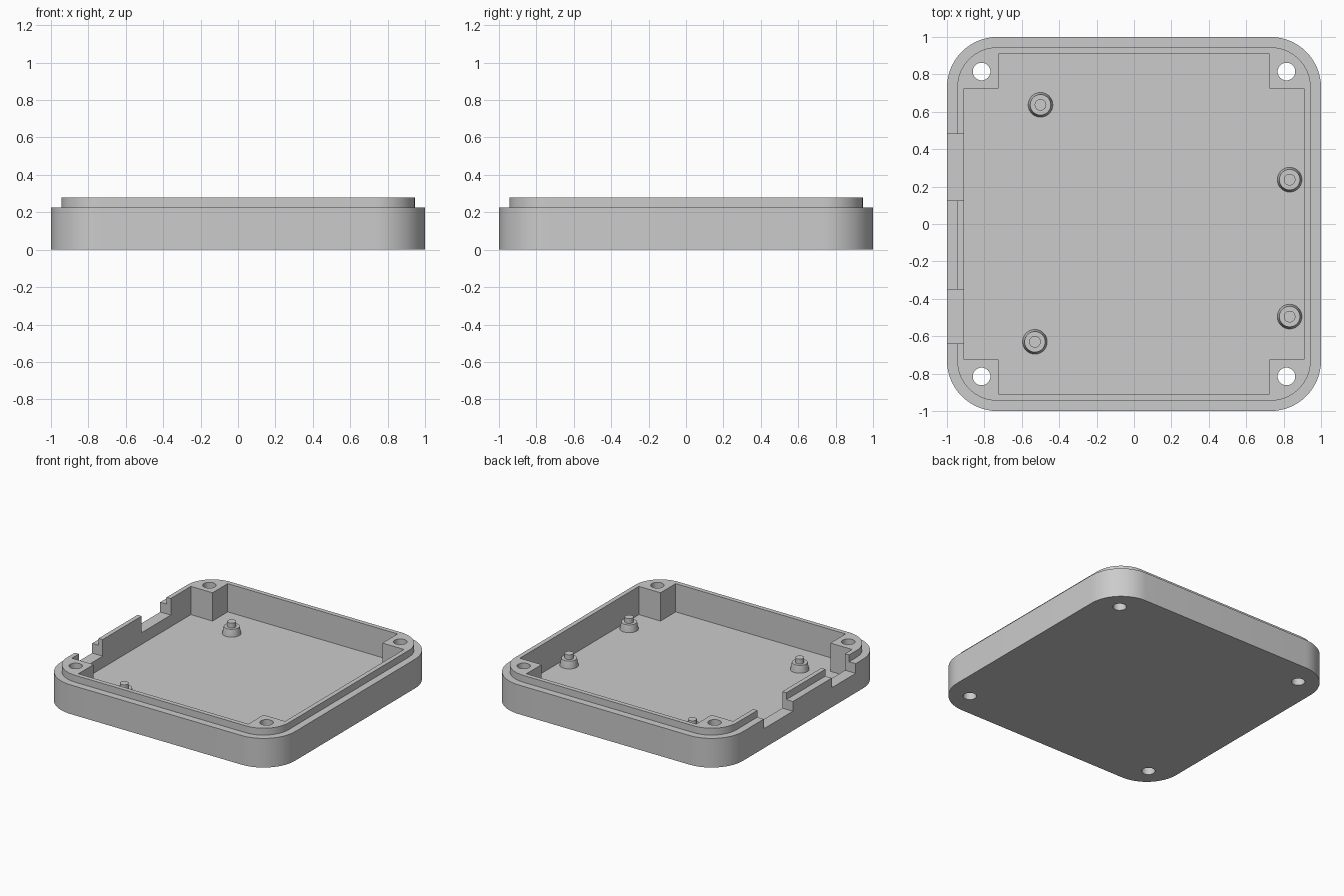
import bpy, bmesh, math

cube = bpy.data.objects.get("Cube")
if cube:
    bpy.data.objects.remove(cube, do_unlink=True)

FLOOR, RIM, TOP = 0.06, 0.225, 0.278

grey = bpy.data.materials.new("plain grey")
grey.use_nodes = True
colour = (0.6, 0.6, 0.6, 1)
grey.diffuse_color = colour
grey.node_tree.nodes["Principled BSDF"].inputs["Base Color"].default_value = colour


def rounded_square(half, radius, steps=16):
    pts = []
    for k, (sx, sy) in enumerate([(1, 1), (-1, 1), (-1, -1), (1, -1)]):
        for i in range(steps + 1):
            a = (k + i / steps) * math.pi / 2
            pts.append((sx * (half - radius) + radius * math.cos(a),
                        sy * (half - radius) + radius * math.sin(a)))
    return pts


def circle(x, y, r, n=40):
    return [(x + r * math.cos(2 * math.pi * i / n),
             y + r * math.sin(2 * math.pi * i / n)) for i in range(n)]


def loft(name, layers):
    """Closed solid through a stack of (outline, height) layers."""
    bm = bmesh.new()
    rings = [[bm.verts.new((x, y, z)) for x, y in pts] for pts, z in layers]
    n = len(rings[0])
    bm.faces.new(rings[0][::-1])
    bm.faces.new(rings[-1])
    for lo, hi in zip(rings, rings[1:]):
        for i in range(n):
            j = (i + 1) % n
            bm.faces.new((lo[i], lo[j], hi[j], hi[i]))
    bmesh.ops.recalc_face_normals(bm, faces=bm.faces)
    mesh = bpy.data.meshes.new(name)
    bm.to_mesh(mesh)
    bm.free()
    mesh.materials.append(grey)
    ob = bpy.data.objects.new(name, mesh)
    bpy.context.collection.objects.link(ob)
    return ob


def activate(ob):
    bpy.ops.object.select_all(action='DESELECT')
    ob.select_set(True)
    bpy.context.view_layer.objects.active = ob


def cut(ob, cutter):
    cutter.hide_render = True
    activate(ob)
    mod = ob.modifiers.new("cut", 'BOOLEAN')
    mod.operation = 'DIFFERENCE'
    mod.solver = 'EXACT'
    mod.object = cutter
    bpy.ops.object.modifier_apply(modifier=mod.name)
    bpy.data.objects.remove(cutter, do_unlink=True)


# Tray body with the stepped lip
outer = rounded_square(1.0, 0.27)
lip = rounded_square(0.945, 0.215)
tray = loft("tray", [(outer, 0), (outer, RIM), (lip, RIM), (lip, TOP)])

# Cavity, leaving a square post in each corner
w, p = 0.91, 0.725
quarter = [(w, p), (p, p), (p, w)]
cross = []
for k in range(4):
    for x, y in quarter:
        for _ in range(k):
            x, y = -y, x
        cross.append((x, y))
cut(tray, loft("cavity_cutter", [(cross, FLOOR), (cross, 0.5)]))

# Screw holes through the corner posts
for sx in (-1, 1):
    for sy in (-1, 1):
        hole = circle(sx * 0.815, sy * 0.815, 0.047)
        cut(tray, loft("hole_cutter", [(hole, -0.1), (hole, 0.5)]))

# Connector notches in the side wall
for y0, y1 in [(0.125, 0.48), (-0.64, -0.35)]:
    box = [(-1.1, y0), (-0.88, y0), (-0.88, y1), (-1.1, y1)]
    cut(tray, loft("notch_cutter", [(box, 0.15), (box, 0.5)]))

# Tapered standoffs with locating pins
parts = [tray]
for i, (x, y) in enumerate([(-0.5, 0.637), (-0.53, -0.63),
                            (0.832, 0.237), (0.832, -0.495)]):
    base, neck, pin = (circle(x, y, r) for r in (0.066, 0.055, 0.031))
    parts.append(loft(f"standoff_{i + 1}", [
        (base, FLOOR - 0.01), (base, FLOOR), (neck, 0.115),
        (pin, 0.115), (pin, 0.152)]))

for ob in parts:
    activate(ob)
    bpy.ops.object.shade_smooth_by_angle(angle=math.radians(30))
